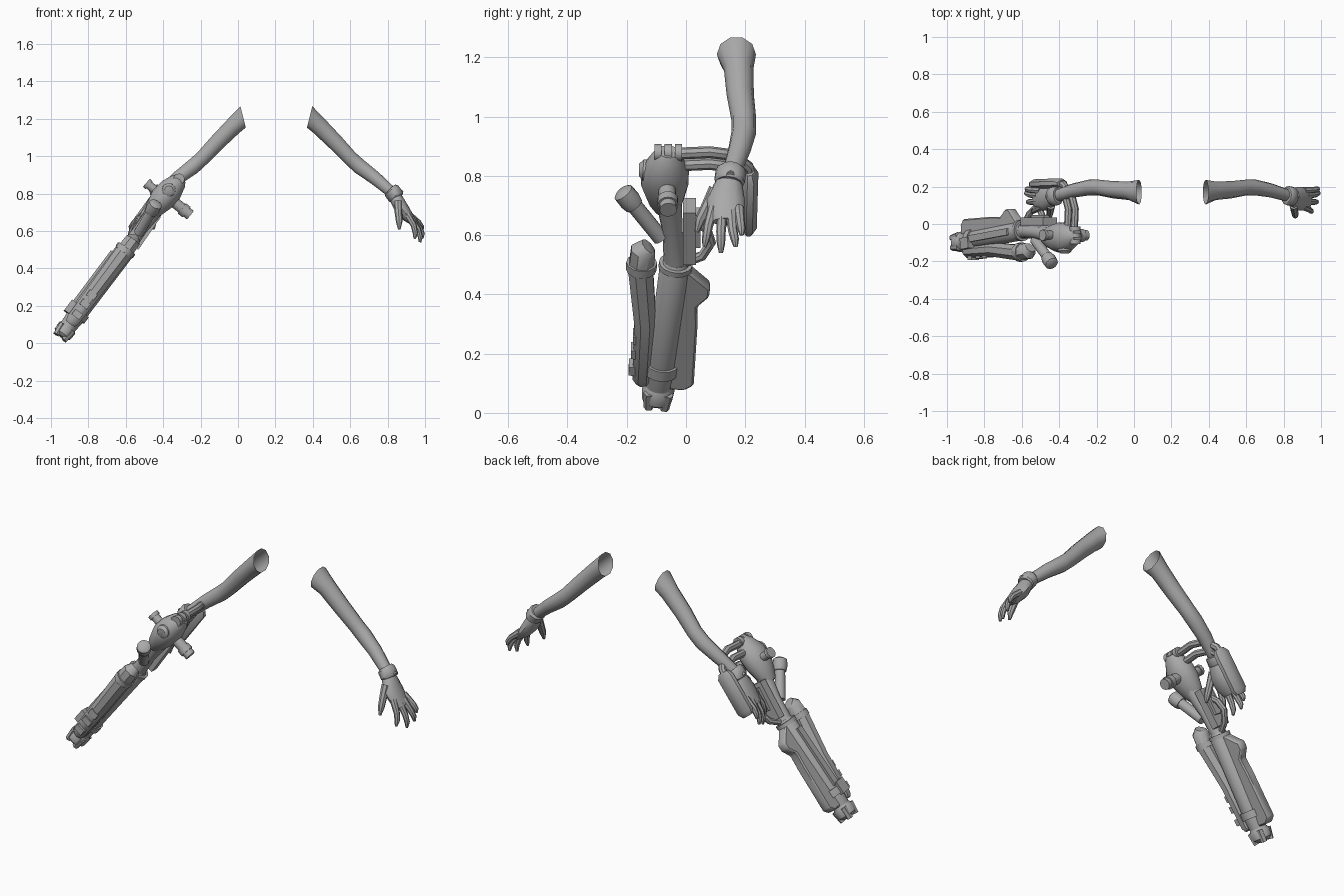
import bpy, bmesh, math
from mathutils import Vector as V

if "Cube" in bpy.data.objects:
    bpy.data.objects.remove(bpy.data.objects["Cube"])

mat = bpy.data.materials.new("plain grey")
mat.diffuse_color = (0.4, 0.4, 0.4, 1)
mat.use_nodes = True
mat.node_tree.nodes["Principled BSDF"].inputs["Base Color"].default_value = mat.diffuse_color


def finish(name, bm):
    bmesh.ops.recalc_face_normals(bm, faces=bm.faces[:])
    me = bpy.data.meshes.new(name)
    bm.to_mesh(me)
    bm.free()
    me.materials.append(mat)
    ob = bpy.data.objects.new(name, me)
    bpy.context.collection.objects.link(ob)
    bpy.ops.object.select_all(action='DESELECT')
    ob.select_set(True)
    bpy.context.view_layer.objects.active = ob
    bpy.ops.object.shade_smooth_by_angle(angle=math.radians(40))
    return ob


def tube(name, pts, radii, sides=10, ref=(0, 1, 0), open_start=False, start_dir=None, turn=0.0):
    """Sweep an elliptical ring along points; radius pair = along ref, across ref."""
    bm = bmesh.new()
    pts = [V(p) for p in pts]
    rings = []
    for i, p in enumerate(pts):
        t = (pts[min(i + 1, len(pts) - 1)] - pts[max(i - 1, 0)]).normalized()
        if i == 0 and start_dir:
            t = V(start_dir).normalized()
        u = V(ref)
        u = (u - t * u.dot(t)).normalized()
        v = t.cross(u)
        r = radii[i] if isinstance(radii, list) else radii
        ru, rv = r if isinstance(r, tuple) else (r, r)
        ang = [2 * math.pi * k / sides + turn for k in range(sides)]
        rings.append([bm.verts.new(p + u * ru * math.cos(a) + v * rv * math.sin(a)) for a in ang])
    for a, b in zip(rings, rings[1:]):
        for k in range(sides):
            j = (k + 1) % sides
            bm.faces.new((a[k], a[j], b[j], b[k]))
    if not open_start:
        bm.faces.new(rings[0])
    bm.faces.new(rings[-1])
    return finish(name, bm)


def rod(name, a, b, r, sides=16):
    d = V(b) - V(a)
    ref = (0, 1, 0) if abs(d.normalized().y) < 0.8 else (1, 0, 0)
    return tube(name, [a, b], r, sides, ref)


def bar(name, a, b, hy, hw):
    """Rectangular bar from a to b, half sizes hy and hw."""
    q = math.sqrt(2)
    return tube(name, [a, b], (hy * q, hw * q), 4, turn=math.pi / 4)


# Arms and hands, the second one mirrored
def arm(side, mx):
    def m(pts):
        return [(mx(p[0]), p[1], p[2]) for p in pts]
    s = 1 if side == "left" else -1
    tube(side + "_arm",
         m([(.383, .17, 1.21), (.435, .178, 1.16), (.52, .183, 1.075), (.60, .195, .99),
            (.65, .195, .945), (.73, .18, .885), (.83, .15, .80)]),
         [(.066, .062), (.05, .05), (.046, .046), (.042, .042), (.042, .043), (.038, .038), (.032, .03)],
         10, open_start=True, start_dir=(s, 0, -.25))
    tube(side + "_cuff", m([(.815, .153, .822), (.822, .152, .815), (.845, .147, .783), (.85, .146, .776)]),
         [(.042, .038), (.052, .045), (.052, .045), (.044, .038)], 12)
    rod(side + "_cuff_stud", *m([(.85, .15, .815), (.878, .15, .80)]), .015, 8)
    tube(side + "_palm",
         m([(.83, .15, .80), (.85, .143, .765), (.875, .135, .72), (.91, .135, .675), (.94, .135, .645)]),
         [(.036, .03), (.05, .036), (.064, .038), (.062, .03), (.045, .018)], 12)
    fingers = {
        "index": [(.905, .092, .69), (.94, .075, .63), (.948, .068, .59), (.945, .062, .56)],
        "middle": [(.92, .122, .675), (.962, .118, .61), (.975, .118, .57), (.973, .118, .54)],
        "ring": [(.925, .153, .675), (.972, .158, .615), (.985, .165, .585), (.985, .168, .56)],
        "little": [(.91, .178, .69), (.965, .183, .645), (.982, .187, .62), (.985, .188, .60)],
        "thumb": [(.855, .10, .755), (.858, .07, .695), (.862, .047, .65), (.862, .036, .61)],
    }
    for f, p in fingers.items():
        k = 1.25 if f == "thumb" else 1
        tube(side + "_" + f + "_finger", m(p), [.019 * k, .016 * k, .014 * k, .007], 8)


arm("left", lambda x: x)
arm("right", lambda x: .41 - x)

# Device frame: s runs up the barrel, a sideways, b across
base, top = V((-.87, -.085, .14)), V((-.60, -.035, .50))
d = (top - base).normalized()
nb = d.cross(V((0, 1, 0))).normalized()
na = nb.cross(d)


def G(s, a=0, b=0):
    return base + d * s + na * a + nb * b


# Barrel with collars
tube("barrel", [G(-.06), G(0), G(.44), G(.47)], [.045, .05, .053, .04], 16)
for i, (s0, s1, r) in enumerate([(.0, .04, .059), (.44, .46, .057)]):
    rod("barrel_collar_%d" % i, G(s0), G(s1), r)
bar("collar_block", G(-.01, -.02, .05), G(.06, -.02, .05), .03, .02)
bar("upper_rail", G(.05, 0, .048), G(.4, 0, .048), .018, .014)

# Muzzle with jaws
tube("muzzle", [G(-.05), G(-.075), G(-.115), G(-.13)], [.038, .055, .052, .035], 14)
for k in range(4):
    w = math.pi / 4 + k * math.pi / 2
    a, b = .046 * math.cos(w), .046 * math.sin(w)
    rod("muzzle_jaw_%d" % k, G(-.135, a * .8, b * .8), G(-.07, a, b), .018, 6)

# Second barrel cowling beside the main barrel
tube("lower_cowling", [G(.52, -.10), G(.50, -.115), G(.42, -.115), G(.2, -.075), G(-.03, -.06), G(-.05, -.055)],
     [(.03, .03), (.045, .046), (.045, .05), (.04, .045), (.036, .04), (.025, .03)], 8, turn=math.pi / 8)
rod("cowling_band", G(.42, -.113), G(.45, -.115), .052, 12)
for i, s in enumerate([-.01, .06, .12]):
    bar("cowling_clip_%d" % i, G(s, -.092), G(s + .035, -.095), .016, .025)

# Side fin, a profile pushed through its thickness
fin = [(.46, .03), (.38, .125), (.345, .125), (.30, .09), (.22, .10), (-.03, .115), (-.055, .085), (-.055, .03)]
bm = bmesh.new()
face = bm.faces.new([bm.verts.new(G(s, a, -.028)) for s, a in fin])
ext = bmesh.ops.extrude_face_region(bm, geom=[face])
bmesh.ops.translate(bm, vec=nb * .056, verts=[e for e in ext["geom"] if isinstance(e, bmesh.types.BMVert)])
bmesh.ops.bevel(bm, geom=bm.edges[:], offset=.007, segments=1, affect='EDGES')
finish("side_fin", bm)

# Neck, grip and hand loop
tube("neck", [G(.45), (-.52, -.045, .61), (-.43, -.06, .73)], [.04, .034, .045], 12)
bar("grip", (-.57, .012, .525), (-.45, .012, .70), .022, .045)
bar("grip_rib", (-.53, .035, .57), (-.46, .035, .68), .014, .025)
tube("grip_loop", [(-.585, .0, .51), (-.56, .055, .53), (-.53, .085, .575), (-.5, .07, .62), (-.48, .02, .66)],
     .017, 8, ref=(.8, 0, -.6))

# Main body
tube("body", [(-.475, -.065, .685), (-.45, -.068, .715), (-.405, -.072, .77), (-.36, -.07, .82),
              (-.32, -.062, .865), (-.305, -.06, .882)],
     [(.04, .035), (.06, .05), (.08, .07), (.08, .068), (.052, .048), (.035, .032)], 14)
tube("front_dial", [(-.37, -.09, .815), (-.37, -.145, .82), (-.37, -.158, .82)], [.042, .036, .022], 14, ref=(1, 0, 0))
rod("left_knob", (-.42, -.06, .80), (-.487, -.06, .855), .024, 10)
rod("left_knob_cap", (-.475, -.06, .845), (-.49, -.06, .858), .03, 10)
for i, y in enumerate((-.095, -.06, -.025)):
    rod("top_clamp_%d" % i, (-.315, y - .012, .878), (-.315, y + .012, .878), .03, 12)

# Cylinder pointing down from the body
rod("lower_cylinder", (-.36, -.065, .77), (-.255, -.06, .685), .029)
rod("lower_cylinder_cap", (-.30, -.062, .721), (-.275, -.061, .701), .035)

# Angled front cylinder with end cap
rod("front_cylinder", (-.53, -.085, .59), (-.45, -.195, .725), .027)
tube("front_cylinder_cap", [(-.465, -.175, .70), (-.455, -.19, .718), (-.44, -.212, .744), (-.437, -.217, .75)],
     [.033, .038, .036, .024], 14)

# Twin rails bridging from the body to the outer plate
for i, (dx, dz) in enumerate([(0, 0), (-.035, -.04)]):
    path = [(-.32, -.03, .875), (-.315, .08, .88), (-.335, .16, .87), (-.375, .21, .83), (-.43, .222, .765)]
    tube("bridge_rail_%d" % i, [(x + dx, y, z + dz) for x, y, z in path], .02, 8, ref=(.7, 0, .7))
tube("outer_plate", [(-.385, .215, .82), (-.40, .218, .80), (-.52, .213, .635), (-.535, .21, .615)],
     [(.018, .035), (.028, .052), (.028, .052), (.018, .035)], 8, turn=math.pi / 8)
